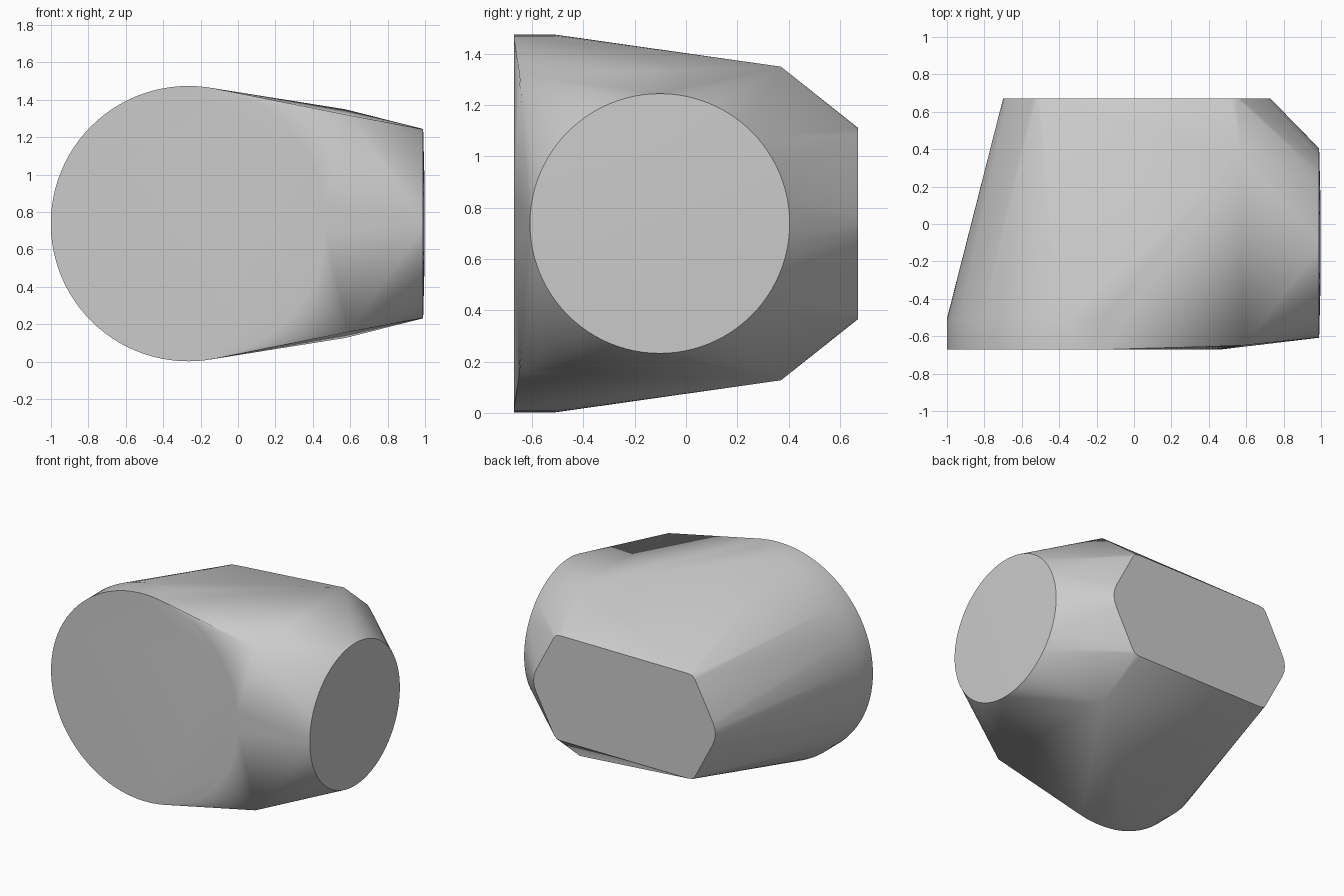
import bpy, bmesh
from math import sin, cos, tau, radians

cube = bpy.data.objects.get("Cube")
if cube:
    bpy.data.objects.remove(cube)

MID = 0.738  # height of the mirror plane

grey = bpy.data.materials.new("stone grey")
grey.use_nodes = True
colour = (0.6, 0.6, 0.6, 1)
grey.diffuse_color = colour
grey.node_tree.nodes["Principled BSDF"].inputs["Base Color"].default_value = colour


def ring(radius, count):
    """Points of a circle as pairs."""
    return [(radius * cos(tau * i / count), radius * sin(tau * i / count))
            for i in range(count)]


def mirrored(points):
    """Points given by height above the mirror plane, on both sides of it."""
    return [(x, y, MID + s * h) for x, y, h in points for s in (1, -1)]


points = []
# Big round front: a short cylinder
for y in (-0.67, -0.51):
    points += [(a - 0.265, y, MID + b) for a, b in ring(0.736, 96)]
# Round end on the left side, very slightly domed
for x, r in ((0.99, 0.506), (0.998, 0.2)):
    points += [(x, a - 0.102, MID + b) for a, b in ring(r, 96)]
# Shoulder corners beside the round end
points += mirrored([(0.575, 0.37, 0.611), (0.59, -0.648, 0.58)])
# Back: long hexagon with softened tips and corners
for middle, side in ((0.015, 1), (0.015, -1)):
    outline = [(0.50, 0.373), (0.535, 0.367), (0.555, 0.345),
               (0.692, 0.085), (0.71, 0.04), (0.715, 0)]
    points += mirrored([(middle + side * x, 0.67, h) for x, h in outline])

# Wrap all the outlines in one convex body
bm = bmesh.new()
for p in points:
    bm.verts.new(p)
bmesh.ops.remove_doubles(bm, verts=bm.verts, dist=0.0005)
hull = bmesh.ops.convex_hull(bm, input=bm.verts)
loose = [v for v in bm.verts if not v.link_faces]
bmesh.ops.delete(bm, geom=loose, context="VERTS")
bmesh.ops.dissolve_limit(bm, angle_limit=radians(0.3),
                         verts=bm.verts, edges=bm.edges)
bmesh.ops.recalc_face_normals(bm, faces=bm.faces)

mesh = bpy.data.meshes.new("faceted_body")
bm.to_mesh(mesh)
bm.free()
mesh.materials.append(grey)
body = bpy.data.objects.new("faceted_body", mesh)
bpy.context.collection.objects.link(body)

bpy.ops.object.select_all(action="DESELECT")
body.select_set(True)
bpy.context.view_layer.objects.active = body
bpy.ops.object.shade_smooth_by_angle(angle=radians(30))
